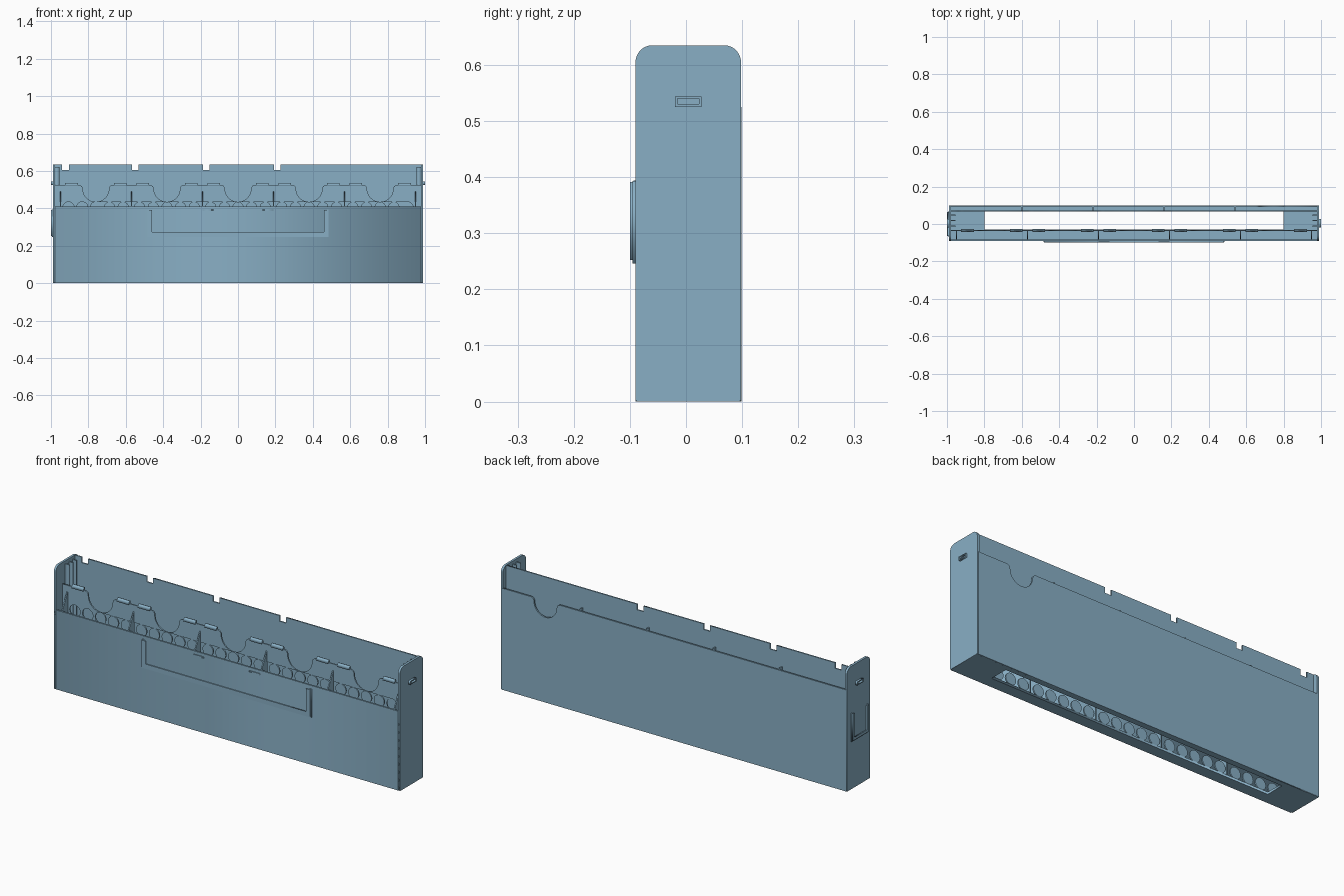
import bpy, math
from mathutils import Matrix

if "Cube" in bpy.data.objects:
    bpy.data.objects.remove(bpy.data.objects["Cube"])

blue = bpy.data.materials.new("dusty_blue")
blue.diffuse_color = (0.25, 0.43, 0.56, 1)
blue.use_nodes = True
blue.node_tree.nodes["Principled BSDF"].inputs["Base Color"].default_value = blue.diffuse_color

# Axis frames: flat outline (u, v) plus thickness direction w
XZ = Matrix(((1, 0, 0, 0), (0, 0, -1, 0), (0, 1, 0, 0), (0, 0, 0, 1)))
YZ = Matrix(((0, 0, 1, 0), (1, 0, 0, 0), (0, 1, 0, 0), (0, 0, 0, 1)))
XY = Matrix.Identity(4)


def plate(name, loops, frame, a, b):
    """Solid plate from an outline and optional holes, between a and b."""
    cu = bpy.data.curves.new(name, 'CURVE')
    cu.dimensions = '2D'
    cu.fill_mode = 'BOTH'
    cu.extrude = (b - a) / 2
    for loop in loops:
        s = cu.splines.new('POLY')
        s.points.add(len(loop) - 1)
        for p, (u, v) in zip(s.points, loop):
            p.co = (u, v, 0, 1)
        s.use_cyclic_u = True
    tmp = bpy.data.objects.new(name + "_outline", cu)
    bpy.context.collection.objects.link(tmp)
    dg = bpy.context.evaluated_depsgraph_get()
    me = bpy.data.meshes.new_from_object(tmp.evaluated_get(dg))
    bpy.data.objects.remove(tmp)
    mid = (a + b) / 2
    me.transform(frame @ Matrix.Translation((0, 0, -mid if frame is XZ else mid)))
    me.materials.clear()
    me.materials.append(blue)
    ob = bpy.data.objects.new(name, me)
    bpy.context.collection.objects.link(ob)
    return ob


def rect(u0, u1, v0, v1):
    return [(u0, v0), (u1, v0), (u1, v1), (u0, v1)]


def box(name, x0, x1, y0, y1, z0, z1):
    return plate(name, [rect(x0, x1, y0, y1)], XY, z0, z1)


def arc(cx, cz, r, a0, a1, n):
    return [(cx + r * math.cos(math.radians(a0 + (a1 - a0) * i / n)),
             cz + r * math.sin(math.radians(a0 + (a1 - a0) * i / n))) for i in range(n + 1)]


def scoop(cx, z, r, f=0.02):
    """Half-round dip with filleted lips, left to right."""
    return (arc(cx - r - f, z - f, f, 90, 0, 4) + arc(cx, z - f, r, 180, 360, 20)[1:-1]
            + arc(cx + r + f, z - f, f, 180, 90, 4))


# Floor with a long drain opening
plate("floor", [rect(-0.985, 0.985, -0.088, 0.098), rect(-0.8, 0.8, -0.03, 0.068)], XY, 0, 0.012)

# End walls with rounded upper corners
end = ([(-0.09, 0.003), (-0.087, 0), (0.095, 0), (0.098, 0.003)]
       + arc(0.068, 0.605, 0.03, 0, 90, 8) + arc(-0.06, 0.605, 0.03, 90, 180, 8))
for side, nm in ((-1, "left"), (1, "right")):
    a, b = sorted((side * 0.978, side * 0.99))
    plate(nm + "_end_wall", [end], YZ, a, b)
    # Vertical guide ribs inside the end
    a, b = sorted((side * 0.955, side * 0.98))
    for i, y in enumerate((-0.012, 0.018, 0.047)):
        box(f"{nm}_guide_rib_{i}", a, b, y - 0.003, y + 0.003, 0.01, 0.62)
    # Small raised clip on the outside
    a, b = sorted((side * 0.988, side * 1.0))
    plate(nm + "_clip", [rect(-0.02, 0.028, 0.525, 0.544), rect(-0.015, 0.023, 0.530, 0.540)], YZ, a, b)

# Outer walls of the front and back pockets
box("front_wall", -0.985, 0.985, -0.09, -0.081, 0.0, 0.41)
plate("back_wall", [[(-0.985, 0), (0.985, 0), (0.985, 0.525)]
                    + scoop(0.735, 0.525, 0.065)[::-1] + [(-0.985, 0.525)]], XZ, 0.091, 0.099)

# Tall inner back wall with square notches
top = [(-0.98, 0.634)]
for x in (-0.922, -0.55, -0.17, 0.21):
    top += [(x - 0.018, 0.634), (x - 0.018, 0.605), (x + 0.018, 0.605), (x + 0.018, 0.634)]
top += [(0.98, 0.634)]
plate("inner_back_wall", [[(0.98, 0.005), (-0.98, 0.005)] + top], XZ, 0.066, 0.073)

# Scooped inner front wall, pierced by rows of round holes
bays = [-0.76, -0.38, 0, 0.38, 0.76]
edge = [(-0.98, 0.525)]
for c in bays:
    edge += scoop(c, 0.525, 0.07)
edge += [(0.98, 0.525)]
holes = [arc(c + k * 0.073, 0.405 - 0.073 * r, 0.03, 0, 345, 23)
         for c in bays for k in range(-2, 3) for r in range(6)]
plate("inner_front_wall", [[(0.98, 0.005), (-0.98, 0.005)] + edge] + holes, XZ, -0.038, -0.031)

# Chamfered tabs beside each scoop
tab = [(-0.044, 0.520), (-0.029, 0.520), (-0.026, 0.526), (-0.029, 0.537), (-0.034, 0.537)]
for i, c in enumerate(bays):
    for s in (-1, 1):
        plate(f"top_tab_{i}_{s}", [tab], YZ, c + s * 0.13 - 0.034, c + s * 0.13 + 0.034)

# Pocket dividers: sloped in front, straight at the back
slope = [(-0.083, 0.01), (-0.036, 0.01), (-0.036, 0.495), (-0.083, 0.41)]
for i, x in enumerate((-0.95, -0.57, -0.19, 0.19, 0.57, 0.95)):
    plate(f"front_divider_{i}", [slope], YZ, x - 0.003, x + 0.003)
for i, x in enumerate((-0.6, -0.22, 0.16, 0.54)):
    box(f"back_divider_{i}", x - 0.003, x + 0.003, 0.07, 0.094, 0.01, 0.533)


def u_frame(h, w, z0, z1):
    return [(-h, z1), (-h, z0), (h, z0), (h, z1), (h - w, z1), (h - w, z0 + w), (w - h, z0 + w), (w - h, z1)]


# Card holders: a narrow rail plus a wider lip
plate("front_card_rail", [u_frame(0.485, 0.01, 0.246, 0.393)], XZ, -0.095, -0.088)
plate("front_card_lip", [u_frame(0.481, 0.021, 0.252, 0.391)], XZ, -0.1, -0.095)
plate("end_card_rail", [u_frame(0.068, 0.007, 0.246, 0.393)], YZ, -0.995, -0.988)
plate("end_card_lip", [u_frame(0.065, 0.014, 0.252, 0.391)], YZ, -1.0, -0.995)
for i, x in enumerate((-0.16, 0.16)):
    box(f"card_catch_{i}", x - 0.03, x + 0.03, -0.094, -0.088, 0.388, 0.394)
